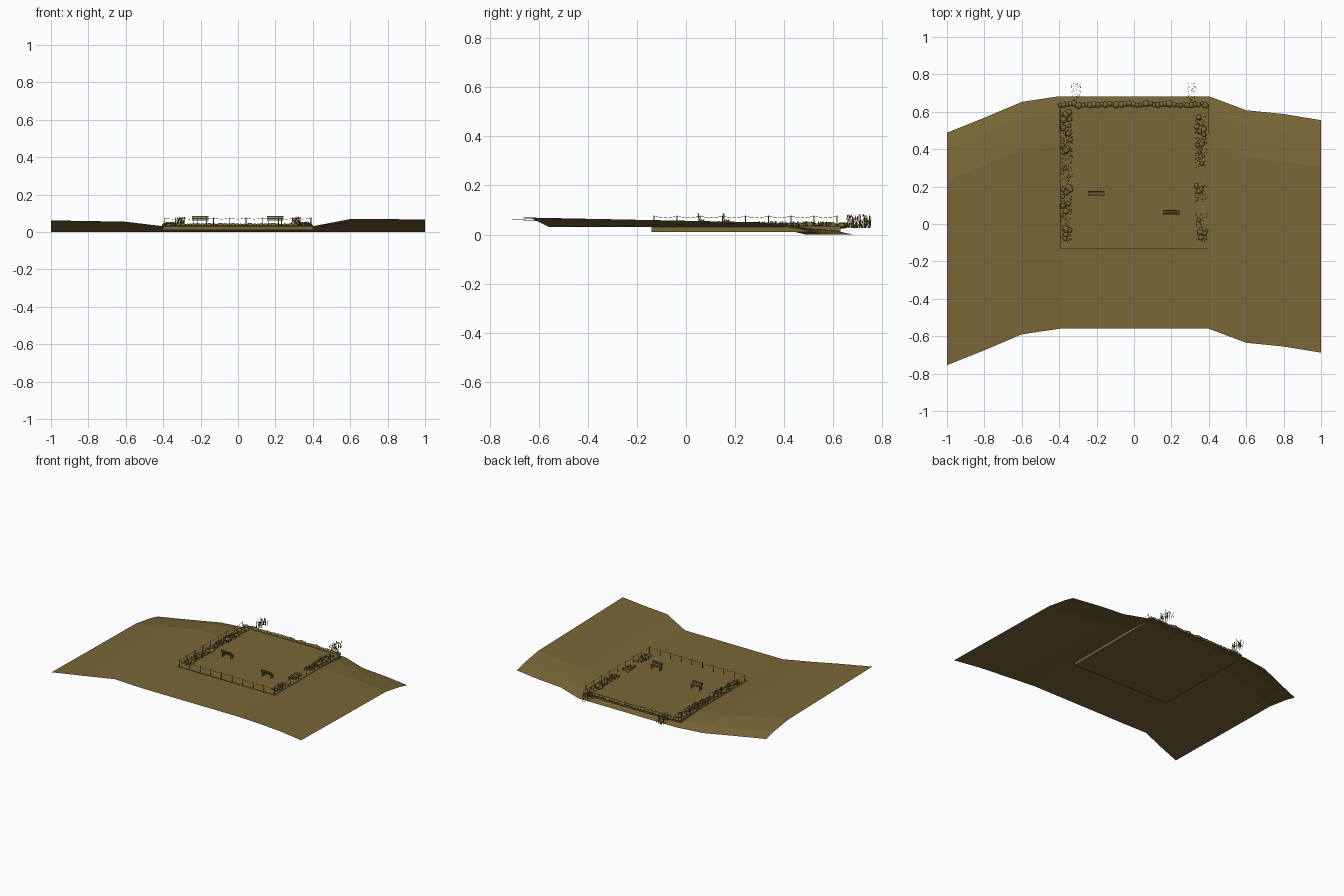
import bpy, bmesh, math, random
from mathutils import Matrix, Vector

if "Cube" in bpy.data.objects:
    bpy.data.objects.remove(bpy.data.objects["Cube"])

random.seed(7)
olive = bpy.data.materials.new("olive_brown")
olive.diffuse_color = (0.19, 0.135, 0.038, 1)
olive.use_nodes = True
olive.node_tree.nodes["Principled BSDF"].inputs["Base Color"].default_value = olive.diffuse_color
GROUND = 0.034


def finish(name, bm, smooth=False):
    mesh = bpy.data.meshes.new(name)
    bm.to_mesh(mesh)
    bm.free()
    mesh.materials.append(olive)
    for p in mesh.polygons:
        p.use_smooth = smooth
    ob = bpy.data.objects.new(name, mesh)
    bpy.context.collection.objects.link(ob)
    return ob


def box(bm, x0, x1, y0, y1, z0, z1, tilt=0.0):
    m = Matrix.Translation(((x0 + x1) / 2, (y0 + y1) / 2, (z0 + z1) / 2))
    m = m @ Matrix.Rotation(tilt, 4, 'X') @ Matrix.Diagonal((x1 - x0, y1 - y0, z1 - z0, 1))
    bmesh.ops.create_cube(bm, size=1, matrix=m)


def rod(bm, a, b, r0, r1, sides=6):
    a, b = Vector(a), Vector(b)
    d = b - a
    m = Matrix.Translation((a + b) / 2) @ d.to_track_quat('Z', 'Y').to_matrix().to_4x4()
    bmesh.ops.create_cone(bm, cap_ends=True, segments=sides, radius1=r0, radius2=r1,
                          depth=d.length, matrix=m)


def blob(bm, x, y, z, r, flat=0.8):
    m = Matrix.Translation((x, y, z)) @ Matrix.Rotation(random.uniform(0, 6.28), 4, 'Z')
    m = m @ Matrix.Diagonal((random.uniform(0.85, 1.15), 1, flat, 1))
    bmesh.ops.create_icosphere(bm, subdivisions=2, radius=r, matrix=m)


# Terrain sheet: one bank profile swept along a bent shoreline (x, y shift, rise)
stations = [(-1, -.195, .031), (-.8, -.115, .028), (-.6, -.03, .024), (-.4, 0, 0),
            (.4, 0, 0), (.6, -.075, .038), (.8, -.095, .038), (1, -.128, .036)]
profile = [(-.56, .031, 1), (.43, .030, .5), (.595, .018, .1), (.683, 0, 0)]
bm = bmesh.new()
grid = [[bm.verts.new((x, y + dy, z + rise * k)) for x, dy, rise in stations]
        for y, z, k in profile]
for low, high in zip(grid, grid[1:]):
    for i in range(len(stations) - 1):
        bm.faces.new((low[i], low[i + 1], high[i + 1], high[i]))
finish("terrain", bm)

# Level terrace pad
bm = bmesh.new()
box(bm, -.4, .4, -.14, .63, .01, GROUND)
finish("terrace_pad", bm)

# Post and rope fence on three sides
corners = [(-.392, .615), (-.392, -.13), (.39, -.13), (.39, .615)]
posts, ropes = bmesh.new(), bmesh.new()
for (x0, y0), (x1, y1), n in zip(corners, corners[1:], (8, 9, 8)):
    pts = [(x0 + (x1 - x0) * i / n, y0 + (y1 - y0) * i / n) for i in range(n + 1)]
    for x, y in pts:
        rod(posts, (x, y, GROUND - .002), (x, y, .078), .0022, .0022, 8)
    for (ax, ay), (bx, by) in zip(pts, pts[1:]):
        arc = [(ax + (bx - ax) * t / 6, ay + (by - ay) * t / 6,
                .075 - .006 * (1 - (t / 3 - 1) ** 2)) for t in range(7)]
        for p, q in zip(arc, arc[1:]):
            rod(ropes, p, q, .001, .001, 5)
finish("fence_posts", posts)
finish("fence_ropes", ropes)


# Benches facing the shore
def bench(name, cx, cy):
    bm = bmesh.new()
    for i in range(3):                                   # seat slats
        y = cy - .007 + i * .0075
        box(bm, cx - .044, cx + .044, y, y + .006, .058, .061)
    for z in (.068, .078):                               # back slats
        box(bm, cx - .044, cx + .044, cy - .013, cy - .0105, z, z + .0075, .15)
    for s in (-1, 1):                                    # frames
        x = cx + s * .034
        box(bm, x - .002, x + .002, cy + .009, cy + .013, GROUND, .058)
        box(bm, x - .002, x + .002, cy - .0105, cy - .007, GROUND, .085)
        box(bm, x - .002, x + .002, cy - .009, cy + .013, .054, .058)
    finish(name, bm)


bench("bench_left", -.202, .163)
bench("bench_right", .198, .061)

# Row of shore stones along the back edge
bm = bmesh.new()
x = -.395
while x < .4:
    r = random.uniform(.011, .02)
    blob(bm, x, .64 + random.uniform(-.006, .006), GROUND + .003, r, .65)
    x += r * 1.35
finish("shore_stones", bm, True)

# Planting strips: low shrubs and grass tufts on both sides
shrubs, grass = bmesh.new(), bmesh.new()
strips = [(-.362, (.35, .6), 15), (-.362, (.16, .34), 7), (-.365, (-.08, .15), 12),
          (.358, (.32, .58), 14), (.355, (.14, .21), 5), (.362, (-.08, .07), 6)]
for cx, (y0, y1), n in strips:
    for i in range(n):
        blob(shrubs, cx + random.uniform(-.022, .022), random.uniform(y0, y1),
             GROUND + .005, random.uniform(.008, .018), .7)
    for i in range(n * 10):
        gx, gy = cx + random.uniform(-.032, .032), random.uniform(y0 - .02, y1)
        tip = (gx + random.uniform(-.004, .004), gy + random.uniform(-.004, .004),
               GROUND + random.uniform(.008, .022))
        rod(grass, (gx, gy, GROUND - .001), tip, .0014, .0004, 4)
finish("shrubs", shrubs, True)
finish("grass_tufts", grass)

# Reed clumps beyond the stones
bm = bmesh.new()
for cx in (-.31, .307):
    for i in range(60):
        rx, ry = cx + random.uniform(-.026, .026), random.uniform(.655, .753)
        top = random.uniform(.055, .085)
        tip = (rx + random.uniform(-.006, .006), ry + random.uniform(-.006, .006), top)
        rod(bm, (rx, ry, .026), tip, .0008, .0005, 4)
        if i % 3 == 0:                                   # seed heads
            t = Vector(tip)
            rod(bm, t - Vector((0, 0, .01)), t, .0016, .0012, 5)
finish("reeds", bm)
